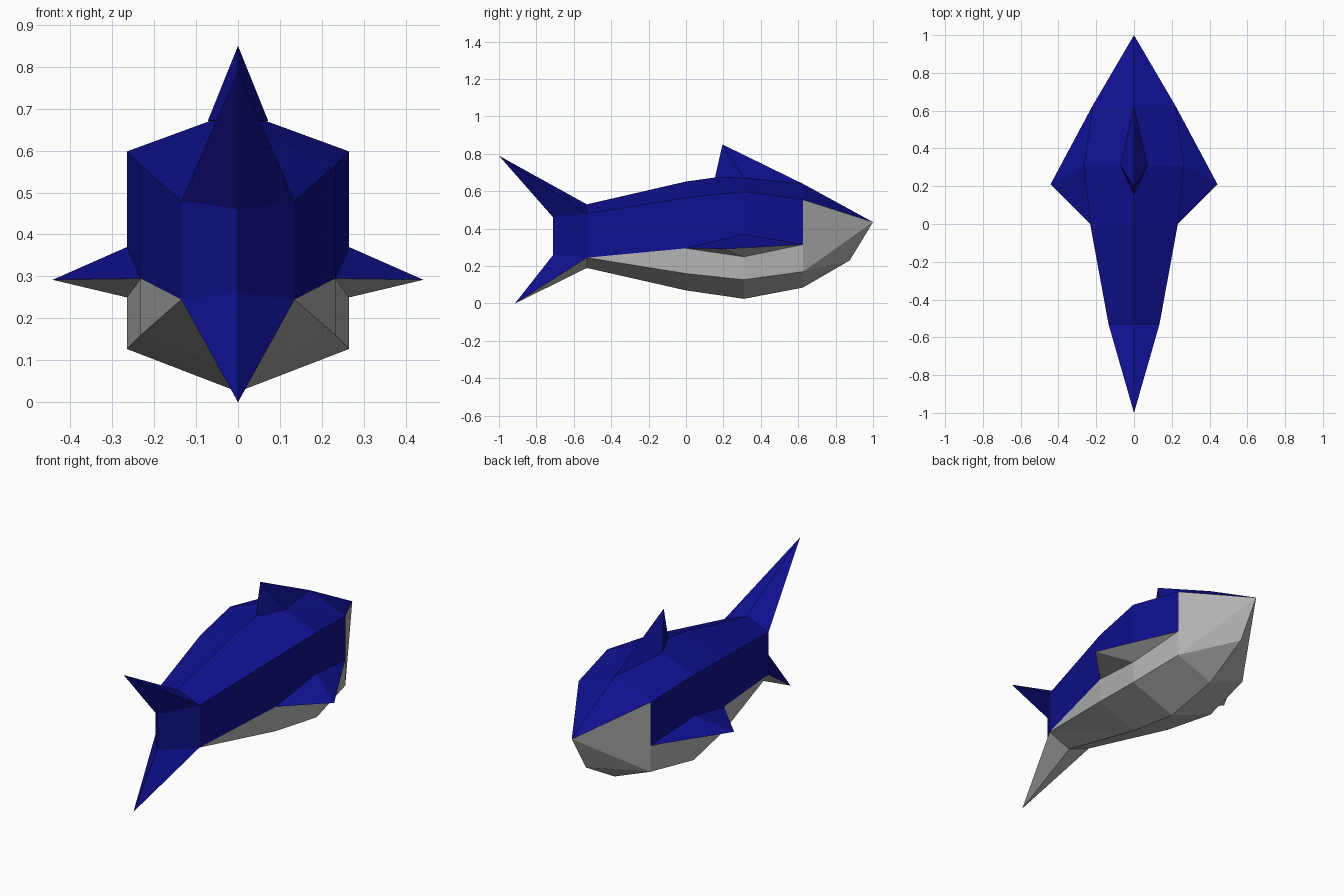
import bpy, bmesh

if "Cube" in bpy.data.objects:
    bpy.data.objects.remove(bpy.data.objects["Cube"])


def material(name, colour):
    m = bpy.data.materials.new(name)
    m.use_nodes = True
    m.diffuse_color = colour
    bsdf = m.node_tree.nodes["Principled BSDF"]
    bsdf.inputs["Base Color"].default_value = colour
    bsdf.inputs["Roughness"].default_value = 0.8
    return m


BLUE, GREY = 0, 1
MATS = [material("deep_blue", (0.005, 0.005, 0.28, 1)),
        material("belly_grey", (0.45, 0.45, 0.45, 1))]


def finish(name, bm):
    bmesh.ops.recalc_face_normals(bm, faces=bm.faces[:])
    mesh = bpy.data.meshes.new(name)
    bm.to_mesh(mesh)
    bm.free()
    for m in MATS:
        mesh.materials.append(m)
    obj = bpy.data.objects.new(name, mesh)
    bpy.context.collection.objects.link(obj)
    return obj


def fin(name, points, grey_below=False):
    """Faceted fin from its corner points; downward faces may be grey."""
    bm = bmesh.new()
    for p in points:
        bm.verts.new(p)
    bmesh.ops.convex_hull(bm, input=bm.verts[:])
    bmesh.ops.recalc_face_normals(bm, faces=bm.faces[:])
    for f in bm.faces:
        f.normal_update()
        f.material_index = GREY if grey_below and f.normal.z < 0 else BLUE
    return finish(name, bm)


# Body stations, tail to nose: y, half width, heights of
# ridge, shoulder, waist, lower flank and keel
STATIONS = [
    (-0.71, 0.0, 0.46, 0.46, 0.26, 0.26, 0.26),
    (-0.53, 0.135, 0.53, 0.48, 0.245, 0.245, 0.19),
    (0.0, 0.232, 0.652, 0.565, 0.295, 0.16, 0.07),
    (0.31, 0.265, 0.695, 0.598, 0.305, 0.127, 0.025),
    (0.625, 0.22, 0.64, 0.555, 0.315, 0.17, 0.085),
]
NOSE, CHIN = (0, 1.0, 0.435), (0, 0.875, 0.23)


def ring(station, side):
    y, w, *heights = station
    xs = (0, w, w, w, 0)
    return [(side * x, y, z) for x, z in zip(xs, heights)]


# Body: lofted bands on both sides, blue above the waist and grey below
bm = bmesh.new()
for side in (1, -1):
    rings = [ring(s, side) for s in STATIONS] + [[NOSE] * 4 + [CHIN]]
    for i in range(len(rings) - 1):
        a, b = rings[i], rings[i + 1]
        head = i == len(rings) - 2
        for band in range(4):
            blue = band == 0 or (band == 1 and not head)
            for tri in ((a[band], b[band], b[band + 1]),
                        (a[band], b[band + 1], a[band + 1])):
                if len(set(tri)) == 3:
                    f = bm.faces.new([bm.verts.new(p) for p in tri])
                    f.material_index = BLUE if blue else GREY
bmesh.ops.remove_doubles(bm, verts=bm.verts[:], dist=0.0005)
finish("body", bm)

# Side fins
for name, s in (("left_side_fin", 1), ("right_side_fin", -1)):
    fin(name, [(s * 0.232, 0, 0.295), (s * 0.265, 0.31, 0.37),
               (s * 0.265, 0.31, 0.25), (s * 0.22, 0.625, 0.315),
               (s * 0.442, 0.21, 0.292)], grey_below=True)

# Back fin
fin("back_fin", [(0, 0.155, 0.674), (0.072, 0.31, 0.671), (-0.072, 0.31, 0.671),
                 (0, 0.625, 0.64), (0, 0.195, 0.85)])

# Tail lobes
fin("upper_tail_lobe", [(0, -1.0, 0.79), (0.135, -0.53, 0.48), (-0.135, -0.53, 0.48),
                        (0, -0.53, 0.53), (0, -0.71, 0.46)])
fin("lower_tail_lobe", [(0, -0.915, 0.0), (0.135, -0.53, 0.245), (-0.135, -0.53, 0.245),
                        (0, -0.53, 0.19), (0, -0.71, 0.26)], grey_below=True)
